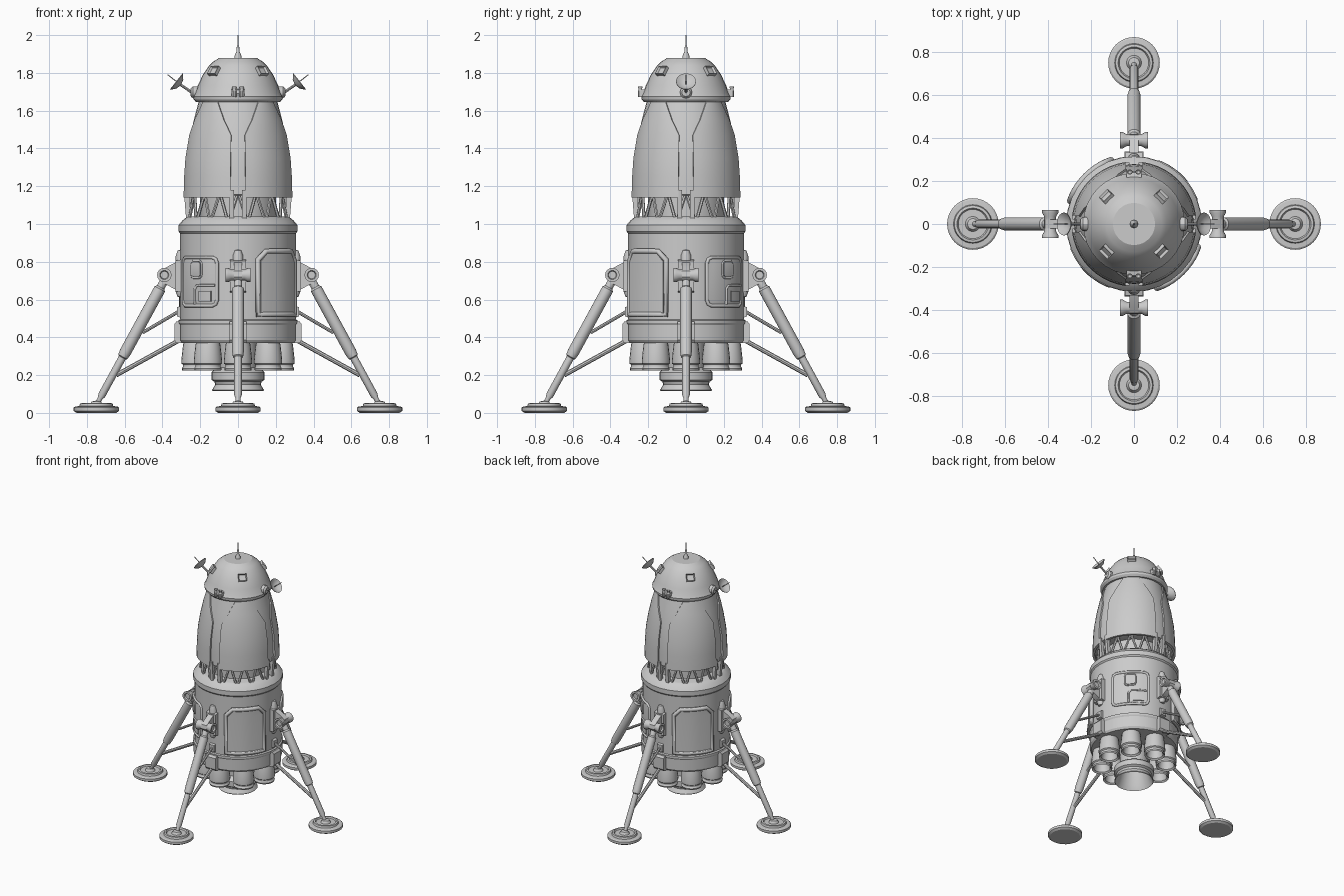
import bpy, bmesh, math
from mathutils import Vector, Matrix

if "Cube" in bpy.data.objects:
    bpy.data.objects.remove(bpy.data.objects["Cube"])


def pol(r, deg, z):
    a = math.radians(deg)
    return Vector((r * math.cos(a), r * math.sin(a), z))


def finish(name, bm, angle=30):
    bmesh.ops.remove_doubles(bm, verts=bm.verts, dist=1e-5)
    bmesh.ops.recalc_face_normals(bm, faces=bm.faces)
    me = bpy.data.meshes.new(name)
    bm.to_mesh(me)
    bm.free()
    me.shade_smooth()
    me.set_sharp_from_angle(angle=math.radians(angle))
    ob = bpy.data.objects.new(name, me)
    bpy.context.collection.objects.link(ob)
    return ob


def lathe(name, prof, seg=32, at=(0, 0, 0), axis=(0, 0, 1)):
    """Spin (radius, height) points about an axis."""
    m = Matrix.Translation(at) @ Vector(axis).to_track_quat('Z', 'Y').to_matrix().to_4x4()
    bm = bmesh.new()
    rings = []
    for r, z in prof:
        if r == 0:
            rings.append([bm.verts.new(m @ Vector((0, 0, z)))] * seg)
        else:
            rings.append([bm.verts.new(m @ pol(r, 360 * i / seg, z)) for i in range(seg)])
    for a, b in zip(rings, rings[1:]):
        for i in range(seg):
            k = (i + 1) % seg
            vs = list(dict.fromkeys((a[i], a[k], b[k], b[i])))
            if len(vs) > 2:
                bm.faces.new(vs)
    return finish(name, bm)


def rod(name, a, b, r, seg=12):
    h = (b - a).length
    return lathe(name, [(0, 0), (r, 0), (r, h), (0, h)], seg, a, b - a)


def panel(name, az, rows, n, thick):
    """Curved plate wrapped on the hull; rows are (z, radius, half angle)."""
    bm = bmesh.new()

    def grid(d):
        return [[bm.verts.new(pol(r - d, az + h * (2 * i / n - 1), z)) for i in range(n + 1)]
                for z, r, h in rows]
    o, q = grid(0), grid(thick)
    last = len(rows) - 1
    for j in range(last):
        for i in range(n):
            for g in (o, q):
                bm.faces.new((g[j][i], g[j][i + 1], g[j + 1][i + 1], g[j + 1][i]))
        for i in (0, n):
            bm.faces.new((o[j][i], o[j + 1][i], q[j + 1][i], q[j][i]))
    for j in (0, last):
        for i in range(n):
            bm.faces.new((o[j][i], o[j][i + 1], q[j][i + 1], q[j][i]))
    return finish(name, bm, 18)


def prism(name, az, pts, half, side=0):
    """Extrude a (radius, z) outline sideways at an azimuth."""
    out, tan = pol(1, az, 0), pol(1, az + 90, 0)
    bm = bmesh.new()
    s = [[bm.verts.new(out * r + tan * (side + t) + Vector((0, 0, z))) for r, z in pts]
         for t in (-half, half)]
    bm.faces.new(s[0])
    bm.faces.new(s[1])
    for i in range(len(pts)):
        k = (i + 1) % len(pts)
        bm.faces.new((s[0][i], s[0][k], s[1][k], s[1][i]))
    return finish(name, bm)


def trim(name, az, r, pts, depth, closed=True):
    """Raised moulding following (angle, z) points on the hull."""
    cu = bpy.data.curves.new(name, 'CURVE')
    cu.dimensions = '3D'
    cu.bevel_depth, cu.bevel_resolution = depth, 1
    path = []
    pairs = list(zip(pts, pts[1:] + pts[:1]))
    if not closed:
        pairs = pairs[:-1]
    for (a, z), (b, w) in pairs:
        n = max(1, int(abs(a - b) / 5))
        path += [pol(r, az + a + (b - a) * i / n, z + (w - z) * i / n) for i in range(n)]
    if not closed:
        path.append(pol(r, az + pts[-1][0], pts[-1][1]))
    sp = cu.splines.new('POLY')
    sp.points.add(len(path) - 1)
    for p, c in zip(sp.points, path):
        p.co = (*c, 1)
    sp.use_cyclic_u = closed
    cu.use_fill_caps = True
    bpy.context.collection.objects.link(bpy.data.objects.new(name, cu))


def rounded(a, b, z0, z1, ca, cz):
    return [(a + ca, z0), (b - ca, z0), (b - ca * .3, z0 + cz * .3), (b, z0 + cz), (b, z1 - cz),
            (b - ca * .3, z1 - cz * .3), (b - ca, z1), (a + ca, z1), (a + ca * .3, z1 - cz * .3),
            (a, z1 - cz), (a, z0 + cz), (a + ca * .3, z0 + cz * .3)]


# Capsule dome, antenna, upper hull, lower body
lathe("capsule_dome", [(0, 1.645), (.222, 1.645), (.235, 1.66), (.237, 1.675), (.228, 1.69), (.212, 1.735),
                       (.186, 1.79), (.152, 1.84), (.13, 1.86), (.098, 1.88), (0, 1.88)])
lathe("nose_antenna", [(.02, 1.87), (.017, 1.895), (.009, 1.91), (.006, 1.945), (.003, 1.95), (.002, 2), (0, 2)], 12)
lathe("upper_hull", [(0, 1.15), (.265, 1.15), (.279, 1.155), (.277, 1.25), (.271, 1.35), (.256, 1.45),
                     (.234, 1.55), (.208, 1.65), (0, 1.65)])
lathe("truss_core", [(.2, 1.03), (.2, 1.16)], 32)
lathe("lower_body", [(0, 1.04), (.262, 1.04), (.272, 1.036), (.293, 1.02), (.308, 1.002), (.314, .995),
                     (.314, .96), (.306, .95), (.306, .495), (.316, .49), (.316, .475), (.31, .465),
                     (.31, .385), (.3, .37), (0, .37)])

# Truss between the stages
for i in range(16):
    a = i * 22.5 + 11.25
    for s in (-1, 1):
        rod("truss_strut", pol(.262, a + s * 2, 1.035), pol(.25, a + s * 10.5, 1.155), .009, 6)

# Central engine and ring of eight small engines
lathe("main_engine", [(.1, .38), (.1, .24), (.13, .225), (.14, .215), (.14, .175), (.125, .165), (.12, .15),
                      (.138, .12), (.134, .115), (.115, .15), (.08, .28), (0, .28)])
for i in range(8):
    lathe("small_engine", [(.06, .38), (.066, .36), (.075, .28), (.075, .262), (.067, .255), (.067, .245),
                           (.073, .235), (.07, .225), (.058, .235), (.045, .31), (0, .31)], 20, pol(.225, i * 45, 0))

for k in range(4):
    az, dg = k * 90, k * 90 + 45
    # Shroud petals and posts in the gaps
    panel("shroud_petal", dg, [(1.14, .291, 37), (1.25, .288, 37), (1.35, .281, 37), (1.47, .261, 37),
                               (1.55, .243, 27), (1.645, .216, 15)], 10, .018)
    for s in (-1, 1):
        prism("gap_post", az, [(.25, 1.03), (.275, 1.03), (.287, 1.18), (.26, 1.18)], .012, s * .032)
    # Dome windows, inset in raised frames
    bm = bmesh.new()
    bmesh.ops.create_cube(bm, size=1)
    face = max(bm.faces, key=lambda f: f.normal.z)
    bmesh.ops.scale(bm, vec=(.05, .058, .03), verts=bm.verts)
    bmesh.ops.inset_region(bm, faces=[face], thickness=.008)
    bmesh.ops.translate(bm, vec=(0, 0, -.012), verts=face.verts)
    tilt = math.radians(55)
    bm.transform(Matrix.Translation(pol(.176, dg, 1.808)) @ Matrix.Rotation(math.radians(dg), 4, 'Z')
                 @ Matrix.Rotation(tilt, 4, 'Y'))
    finish("dome_window", bm)
    # Leg mount: post, bracket, knuckle spool
    lathe("leg_post", [(0, .61), (.018, .615), (.028, .64), (.028, .83), (.018, .86), (0, .865)], 12, pol(.302, az, 0))
    prism("leg_bracket", az, [(.29, .81), (.325, .80), (.385, .768), (.415, .75), (.42, .72),
                              (.4, .69), (.325, .65), (.29, .64)], .022)
    prism("bracket_plate", az, [(.29, .815), (.332, .805), (.332, .645), (.29, .635)], .042)
    lathe("leg_knuckle", [(0, -.055), (.02, -.055), (.024, -.066), (.038, -.066), (.038, -.052), (.028, -.035),
                          (.028, .035), (.038, .052), (.038, .066), (.024, .066), (.02, .055), (0, .055)],
          16, pol(.39, az, .73), pol(1, az + 90, 0))
    # Telescopic leg
    top, mid, foot = pol(.39, az, .70), pol(.61, az, .297), pol(.745, az, .05)
    d = foot - top
    L, M = d.length, (mid - top).length
    lathe("leg_strut", [(0, 0), (.022, 0), (.022, .04), (.031, .05), (.031, M - .03), (.027, M), (.02, M + .005),
                        (.02, L - .05), (.013, L - .03), (.013, L), (0, L)], 16, top, d)
    # Footpad
    lathe("footpad", [(0, 0), (.105, 0), (.12, .01), (.12, .028), (.112, .034), (.09, .036), (.086, .05),
                      (.074, .052), (.068, .042), (.035, .042), (.025, .06), (0, .065)], 32, pol(.75, az, 0))
    # Bracing struts and their lugs
    rod("upper_brace", pol(.3, az, .545), pol(.505, az, .425), .009, 8)
    rod("lower_brace", pol(.31, az, .385), pol(.645, az, .2), .012, 8)
    prism("brace_lug", az, [(.29, .485), (.325, .485), (.337, .47), (.337, .385), (.325, .37), (.29, .37)], .045)
    prism("upper_brace_lug", az, [(.29, .57), (.322, .56), (.322, .51), (.29, .50)], .022)

for h in (0, 180):
    # Faceted equipment bays with chamfered top
    b = h - 45
    panel("equipment_bay", b, [(.525, .322, 23), (.80, .322, 23), (.845, .322, 16)], 3, .03)
    trim("bay_frame", b, .316, [(-25.5, .52), (25.5, .52), (25.5, .81), (17, .856), (-17, .856), (-25.5, .81)], .015)
    panel("bay_sill", b, [(.508, .326, 27), (.53, .326, 27)], 8, .03)
    # Crew hatches with trim
    c = h + 45
    panel("hatch_door", c, [(.572, .309, 20), (.59, .312, 23), (.80, .312, 23), (.818, .309, 20)], 8, .02)
    trim("hatch_frame", c, .308, rounded(-24, 24, .567, .823, 5, .03), .01)
    panel("hatch_window", c, [(.722, .318, 4), (.73, .32, 6), (.79, .32, 6), (.798, .318, 4)], 4, .02)
    trim("hatch_window_trim", c, .312, rounded(-7, 7, .715, .805, 3, .02), .006)
    trim("hatch_pipe", c, .312, [(-2, .575), (-2, .655), (1, .675), (22, .675)], .007, False)
    panel("hatch_box", c, [(.59, .319, 7), (.645, .319, 7)], 4, .02).rotation_euler.z = math.radians(11)
    # Dish antennas
    n = pol(math.cos(math.radians(38)), h, math.sin(math.radians(38)))
    centre = pol(.305, h, 1.738)
    lathe("dish_mount", [(0, .2), (.032, .2), (.032, .238), (.022, .25), (0, .252)], 12, (0, 0, 1.697), pol(1, h, 0))
    rod("dish_arm", pol(.235, h, 1.69), centre, .007, 8)
    lathe("dish", [(0, -.004), (.03, .004), (.053, .024), (.053, .028), (.03, .011), (0, .004)], 20, centre, n)
    rod("dish_feed", centre, centre + n * .085, .003, 6)
    # Small thruster clusters
    t = h + 90
    prism("thruster_block", t, [(.21, 1.675), (.24, 1.675), (.247, 1.69), (.24, 1.71), (.21, 1.715)], .034)
    for s in (-.02, .02):
        p = pol(.242, t, 1.672) + pol(s, t + 90, 0)
        lathe("thruster_nozzle", [(0, 0), (.013, 0), (.013, .03), (.009, .04), (.013, .055), (.008, .055),
                                  (0, .045)], 10, p)
